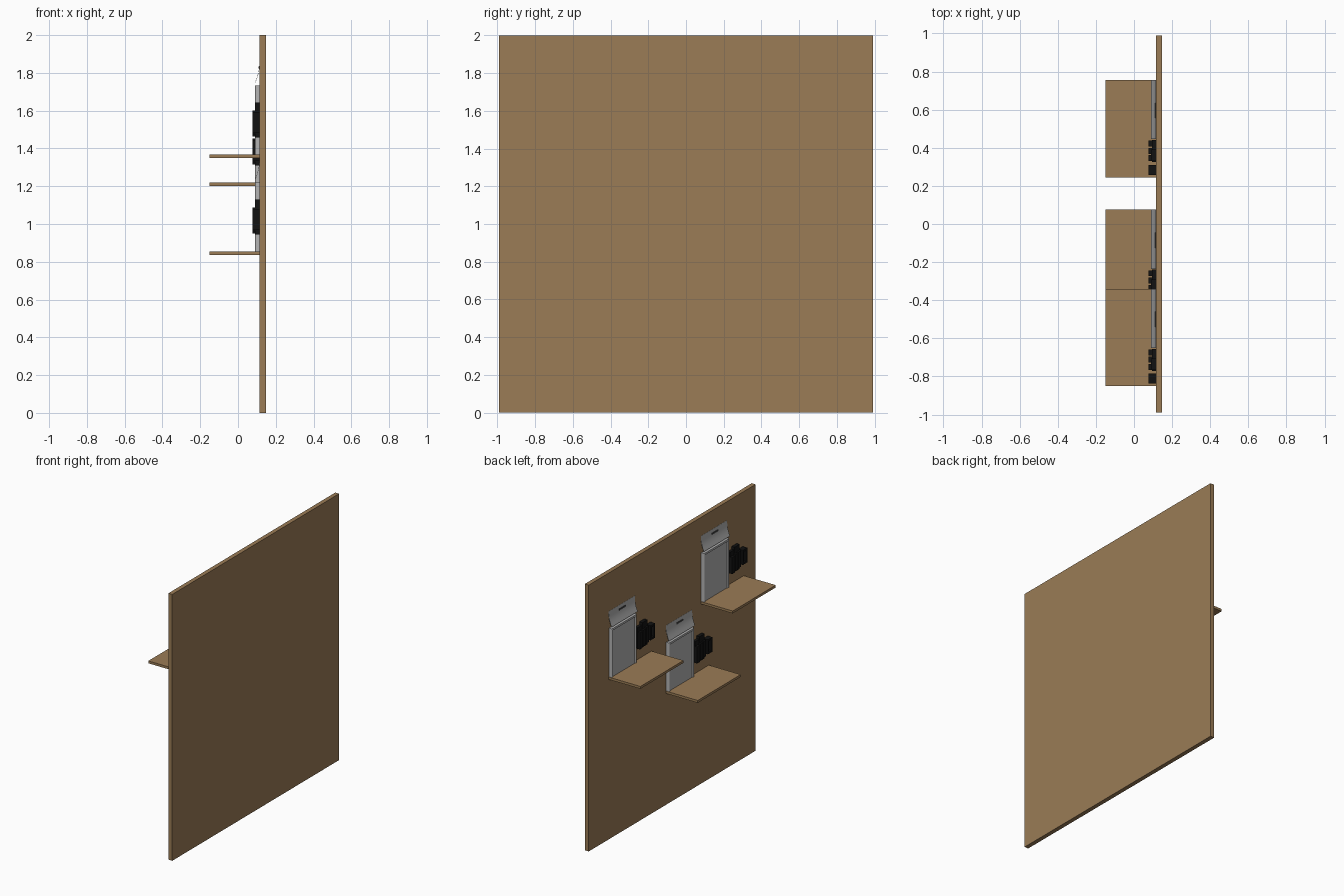
import bpy, bmesh, math
from mathutils import Matrix, Vector

if "Cube" in bpy.data.objects:
    bpy.data.objects.remove(bpy.data.objects["Cube"])


def material(name, rgb):
    m = bpy.data.materials.new(name)
    m.diffuse_color = (*rgb, 1)
    m.use_nodes = True
    m.node_tree.nodes["Principled BSDF"].inputs["Base Color"].default_value = m.diffuse_color
    return m


WOOD = material("wood brown", (0.325, 0.2, 0.092))
GREY = material("metal grey", (0.45, 0.45, 0.45))
BLACK = material("black plastic", (0.006, 0.006, 0.006))
DARK = material("dark grey slot", (0.06, 0.06, 0.06))
WALL = 0.115  # x of the board face that carries everything


def finish(name, bm, mat, smooth=False):
    bmesh.ops.recalc_face_normals(bm, faces=bm.faces)
    me = bpy.data.meshes.new(name)
    bm.to_mesh(me)
    bm.free()
    me.materials.append(mat)
    ob = bpy.data.objects.new(name, me)
    bpy.context.collection.objects.link(ob)
    if smooth:
        bpy.context.view_layer.objects.active = ob
        ob.select_set(True)
        bpy.ops.object.shade_smooth_by_angle(angle=math.radians(35))
        ob.select_set(False)
    return ob


def boxes(name, specs, mat):
    """One object from boxes given as (x0, x1, y0, y1, z0, z1)."""
    bm = bmesh.new()
    for x0, x1, y0, y1, z0, z1 in specs:
        mid = Vector((x0 + x1, y0 + y1, z0 + z1)) / 2
        size = Matrix.Diagonal((x1 - x0, abs(y1 - y0), z1 - z0, 1))
        bmesh.ops.create_cube(bm, size=1, matrix=Matrix.Translation(mid) @ size)
    return finish(name, bm, mat)


def prism(name, points, axis, length, mat):
    """Extrude a closed outline of 3D points along an axis."""
    bm = bmesh.new()
    face = bm.faces.new([bm.verts.new(p) for p in points])
    ext = bmesh.ops.extrude_face_region(bm, geom=[face])
    verts = [v for v in ext["geom"] if isinstance(v, bmesh.types.BMVert)]
    bmesh.ops.translate(bm, verts=verts, vec=Vector(axis) * length)
    return finish(name, bm, mat, smooth=True)


def station(tag, y, z):
    """Shelf with phone body, hood and keypad; y = shelf end, z = shelf top."""
    boxes(f"shelf_{tag}", [(-0.15, WALL, y - 0.51, y, z - 0.018, z)], WOOD)

    # grey body: flat panel between two rounded rails, with a top rail
    boxes(f"body_panel_{tag}", [(0.096, WALL, y - 0.29, y - 0.02, z, z + 0.36)], GREY)
    for side, yc in (("left", y - 0.016), ("right", y - 0.294)):
        arc = [(0.102 - 0.012 * math.sin(a), yc + 0.012 * math.cos(a), z)
               for a in (math.pi * i / 10 for i in range(11))]
        outline = [(WALL, yc + 0.012, z)] + arc + [(WALL, yc - 0.012, z)]
        prism(f"body_rail_{side}_{tag}", outline, (0, 0, 1), 0.365, GREY)
    boxes(f"body_top_rail_{tag}", [(0.09, WALL, y - 0.294, y - 0.016, z + 0.35, z + 0.365)], GREY)

    # thin curved hood leaning out from the wall
    def curve(t, off):
        x = 0.09 + 0.024 * t + 0.006 * math.sin(math.pi * t)
        return x + off, z + 0.38 + 0.112 * t
    pts = [curve(i / 10, 0) for i in range(11)] + [curve(i / 10, 0.002) for i in range(10, -1, -1)]
    prism(f"hood_{tag}", [(x, y, h) for x, h in pts], (0, -1, 0), 0.31, GREY)
    xs, zs = curve(0.72, 0)
    boxes(f"hood_slot_{tag}", [(xs - 0.003, xs + 0.003, y - 0.2, y - 0.12, zs - 0.006, zs + 0.006)], DARK)

    # black block with raised vertical ribs
    parts = [(0.094, WALL, y - 0.43, y - 0.315, z + 0.1, z + 0.255),
             (0.09, WALL, y - 0.425, y - 0.365, z + 0.09, z + 0.275)]
    for i in range(3):
        a = y - 0.318 - i * 0.038
        parts.append((0.077, 0.1, a - 0.031, a, z + 0.095 + 0.008 * i, z + 0.22 + 0.006 * i))
    boxes(f"ribbed_block_{tag}", parts, BLACK)

    # small black open frame beside it
    a, b, lo, hi = y - 0.497, y - 0.445, z + 0.115, z + 0.225
    boxes(f"small_frame_{tag}", [
        (0.105, WALL, a, b, lo, hi),
        (0.077, WALL, a, a + 0.013, lo, hi), (0.077, WALL, b - 0.013, b, lo, hi),
        (0.077, WALL, a, b, lo, lo + 0.014), (0.077, WALL, a, b, hi - 0.014, hi)], BLACK)


# tall backing board
boxes("backing_board", [(WALL, 0.147, -0.99, 0.99, 0, 2)], WOOD)

# three stations at different heights
station("upper", -0.34, 1.368)
station("middle", 0.755, 1.22)
station("lower", 0.075, 0.855)
